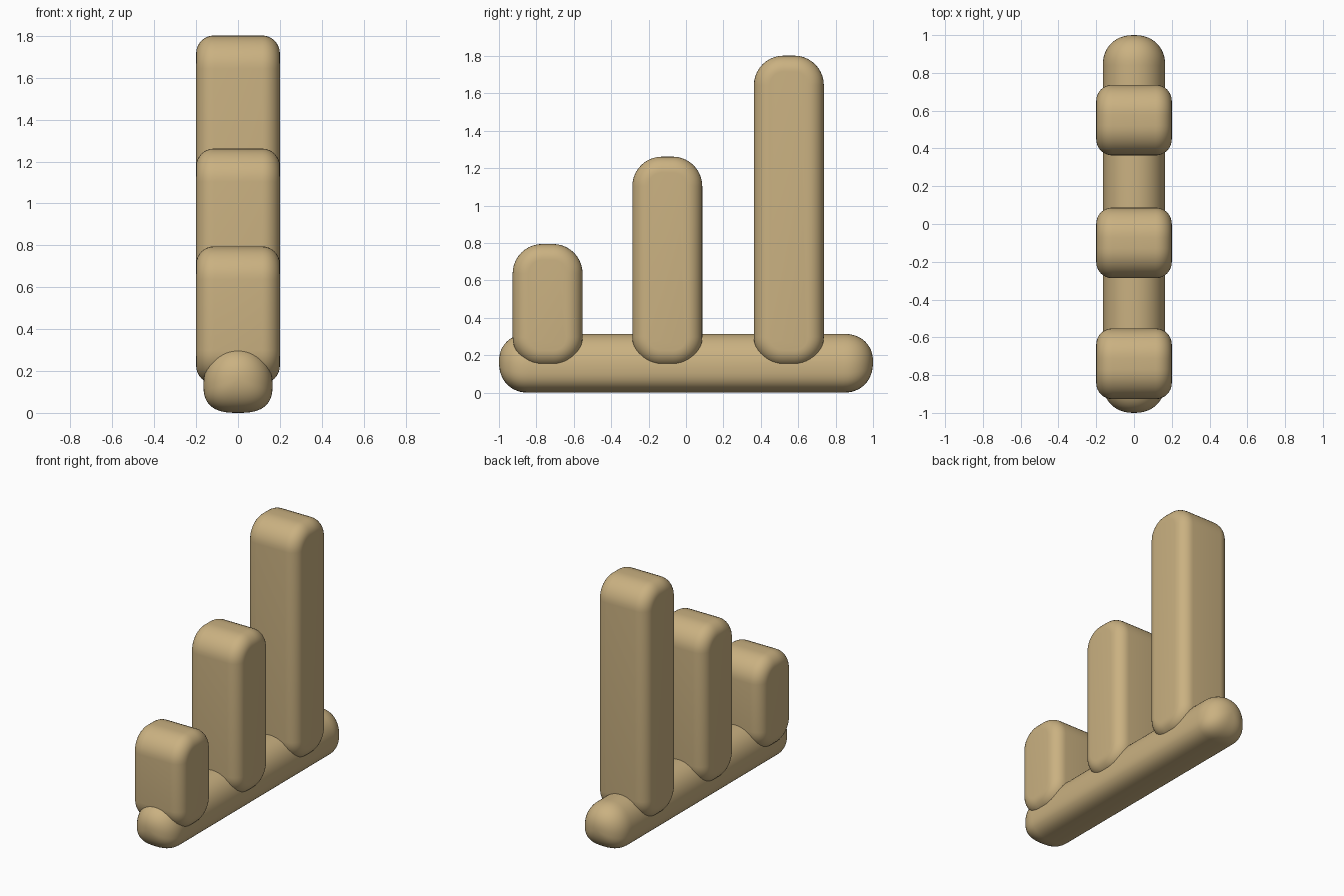
import bpy
import math

if "Cube" in bpy.data.objects:
    bpy.data.objects.remove(bpy.data.objects["Cube"])

tan = bpy.data.materials.new("warm tan")
tan.diffuse_color = (0.59, 0.44, 0.22, 1)
tan.use_nodes = True
tan.node_tree.nodes["Principled BSDF"].inputs["Base Color"].default_value = tan.diffuse_color


def loft(name, rings):
    """Skin a list of equal-length rings and cap both ends."""
    n = len(rings[0])
    verts = [p for ring in rings for p in ring]
    faces = [(k * n + i, k * n + (i + 1) % n, (k + 1) * n + (i + 1) % n, (k + 1) * n + i)
             for k in range(len(rings) - 1) for i in range(n)]
    faces.append(tuple(reversed(range(n))))
    faces.append(tuple(range((len(rings) - 1) * n, len(rings) * n)))
    mesh = bpy.data.meshes.new(name)
    mesh.from_pydata(verts, [], faces)
    mesh.materials.append(tan)
    obj = bpy.data.objects.new(name, mesh)
    bpy.context.collection.objects.link(obj)
    bpy.context.view_layer.objects.active = obj
    obj.select_set(True)
    bpy.ops.object.mode_set(mode='EDIT')
    bpy.ops.mesh.select_all(action='SELECT')
    bpy.ops.mesh.normals_make_consistent(inside=False)
    bpy.ops.object.mode_set(mode='OBJECT')
    bpy.ops.object.shade_smooth_by_angle(angle=math.radians(40))
    obj.select_set(False)
    return obj


def spow(v, e):
    return math.copysign(abs(v) ** e, v)


# Base: a long log, round on top and flatter underneath, with rounded ends
def base_ring(y, s):
    ring = []
    for i in range(48):
        a = 2 * math.pi * i / 48
        c, d = math.cos(a), math.sin(a)
        e = 2 / 2.1 if d > 0 else 2 / 2.7
        x = 0.165 * spow(c, e)
        z = 0.135 + (0.18 if d > 0 else 0.135) * spow(d, e)
        ring.append((x * s, y, 0.165 + (z - 0.165) * s))
    return ring


STEPS = 12
cap = []
for k in range(STEPS + 1):
    t = math.radians(3 + 87 * k / STEPS)
    cap.append((0.84 + 0.16 * math.cos(t) ** (2 / 2.2), math.sin(t) ** (2 / 2.2)))
loft("base", [base_ring(-y, s) for y, s in cap] + [base_ring(y, s) for y, s in reversed(cap)])


# Bars: rounded upright slabs with softened side rims
def bar_ring(x, y0, z0, z1, inset, half=0.187, radius=0.158):
    r = radius - inset
    ring = []
    for q, (sy, zc) in enumerate([(1, z1 - radius), (-1, z1 - radius),
                                  (-1, z0 + radius), (1, z0 + radius)]):
        for i in range(11):
            a = math.pi / 2 * (q + i / 10)
            ring.append((x, y0 + sy * (half - radius) + r * math.cos(a), zc + r * math.sin(a)))
    return ring


RIM = 0.085
rim = [(0.2 - RIM * (1 - math.sin(a)), RIM * (1 - math.cos(a)))
       for a in (math.pi / 2 * k / 8 for k in range(9))]
# first entry: full outline at the rim's inner edge; last: inset outline at the side face
for name, y0, top in (("short_bar", -0.74, 0.795), ("middle_bar", -0.10, 1.262), ("tall_bar", 0.55, 1.802)):
    loft(name, [bar_ring(-x, y0, 0.14, top, d) for x, d in reversed(rim)]
         + [bar_ring(x, y0, 0.14, top, d) for x, d in rim])
